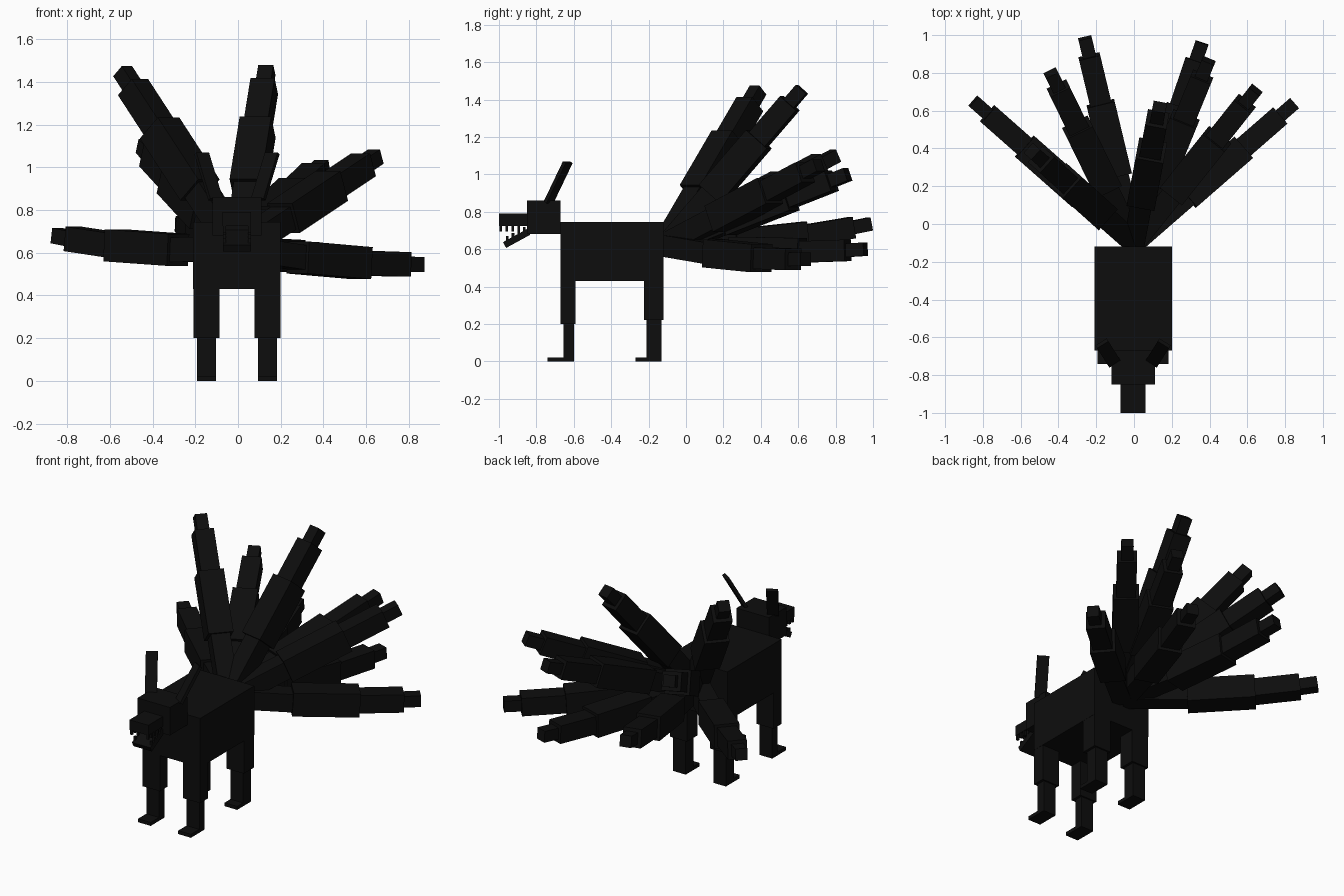
import bpy
from mathutils import Vector, Matrix

cube = bpy.data.objects.get("Cube")
if cube:
    bpy.data.objects.remove(cube, do_unlink=True)

black = bpy.data.materials.new("soot_black")
black.use_nodes = True
COLOUR = (0.004, 0.004, 0.004, 1)
black.diffuse_color = COLOUR
black.node_tree.nodes["Principled BSDF"].inputs["Base Color"].default_value = COLOUR

CX = -0.005  # mirror plane of the body


def add_block(name, size, matrix):
    bpy.ops.mesh.primitive_cube_add(size=1)
    ob = bpy.context.object
    ob.name = name
    ob.data.transform(matrix @ Matrix.Diagonal((*size, 1)))
    ob.data.materials.append(black)
    return ob


def box(name, x, y, z):
    """Axis-aligned block from (low, high) ranges."""
    lo, hi = Vector((x[0], y[0], z[0])), Vector((x[1], y[1], z[1]))
    return add_block(name, hi - lo, Matrix.Translation((lo + hi) / 2))


def beam(name, a, b, width, thick):
    """Block running from point a to point b."""
    a, b = Vector(a), Vector(b)
    turn = (b - a).to_track_quat('Y', 'Z').to_matrix().to_4x4()
    return add_block(name, (width, (b - a).length, thick),
                     Matrix.Translation((a + b) / 2) @ turn)


def centred(half):
    return (CX - half, CX + half)


# Torso and head
box("body", centred(0.205), (-0.67, -0.12), (0.43, 0.745))
box("head", centred(0.115), (-0.85, -0.67), (0.68, 0.86))
box("snout", centred(0.067), (-1.0, -0.85), (0.725, 0.79))
beam("lower_jaw", (CX, -0.84, 0.693), (CX, -0.97, 0.622), 0.13, 0.035)

for side, s in (("left", 1), ("right", -1)):
    # Ears lean back and outward
    beam(side + "_ear", (CX + s * 0.1, -0.735, 0.85),
         (CX + s * 0.165, -0.632, 1.065), 0.07, 0.02)

    # Teeth along both jaws
    for i in range(4):
        y = -0.99 + i * 0.032
        x = CX + s * 0.058
        box(side + "_upper_tooth", (x - 0.007, x + 0.007),
            (y - 0.007, y + 0.007), (0.695, 0.73))
        y = -0.955 + i * 0.03
        z = 0.645 + i * 0.016
        box(side + "_lower_tooth", (x - 0.007, x + 0.007),
            (y - 0.007, y + 0.007), (z - 0.015, z + 0.025))

    # Legs: wide thigh, narrow shin, flat foot
    for place, back, depth, knee, shin in (("front", -0.59, 0.08, 0.2, 0.055),
                                           ("back", -0.12, 0.105, 0.22, 0.08)):
        name = side + "_" + place
        x = CX + s * 0.143
        heel = back - 0.01
        box(name + "_thigh", (x - 0.061, x + 0.061),
            (back - depth, back), (knee, 0.5))
        box(name + "_shin", (x - 0.045, x + 0.045),
            (heel - shin, heel), (0, knee + 0.02))
        box(name + "_foot", (x - 0.045, x + 0.045),
            (back - 0.15, heel), (0, 0.022))

# Nine fanned tails: tip position and sag of the middle
ROOT = Vector((0, -0.1, 0.62))
TAILS = (
    ((-0.85, 0.65, 0.68), 0.03),
    ((-0.44, 0.80, 1.10), 0.0),
    ((-0.26, 0.985, 0.735), 0.03),
    ((0.135, 0.62, 1.455), 0.0),
    ((0.36, 0.96, 0.60), 0.025),
    ((0.645, 0.71, 1.05), 0.0),
    ((0.85, 0.64, 0.545), 0.02),
    ((-0.54, 0.385, 1.45), 0.0),
    ((0.395, 0.865, 1.0), 0.0),
)
# Each segment: name, start and end fraction, thickness
SEGMENTS = (("base", 0, 0.35, 0.115), ("middle", 0.33, 0.68, 0.15),
            ("upper", 0.66, 0.91, 0.115), ("tip", 0.89, 1, 0.072))

for n, (tip, sag) in enumerate(TAILS, 1):
    def along(t):
        p = ROOT.lerp(Vector(tip), t)
        p.z -= 4 * sag * t * (1 - t)
        return p
    for label, t0, t1, w in SEGMENTS:
        beam(f"tail_{n}_{label}", along(t0), along(t1), w, w)
